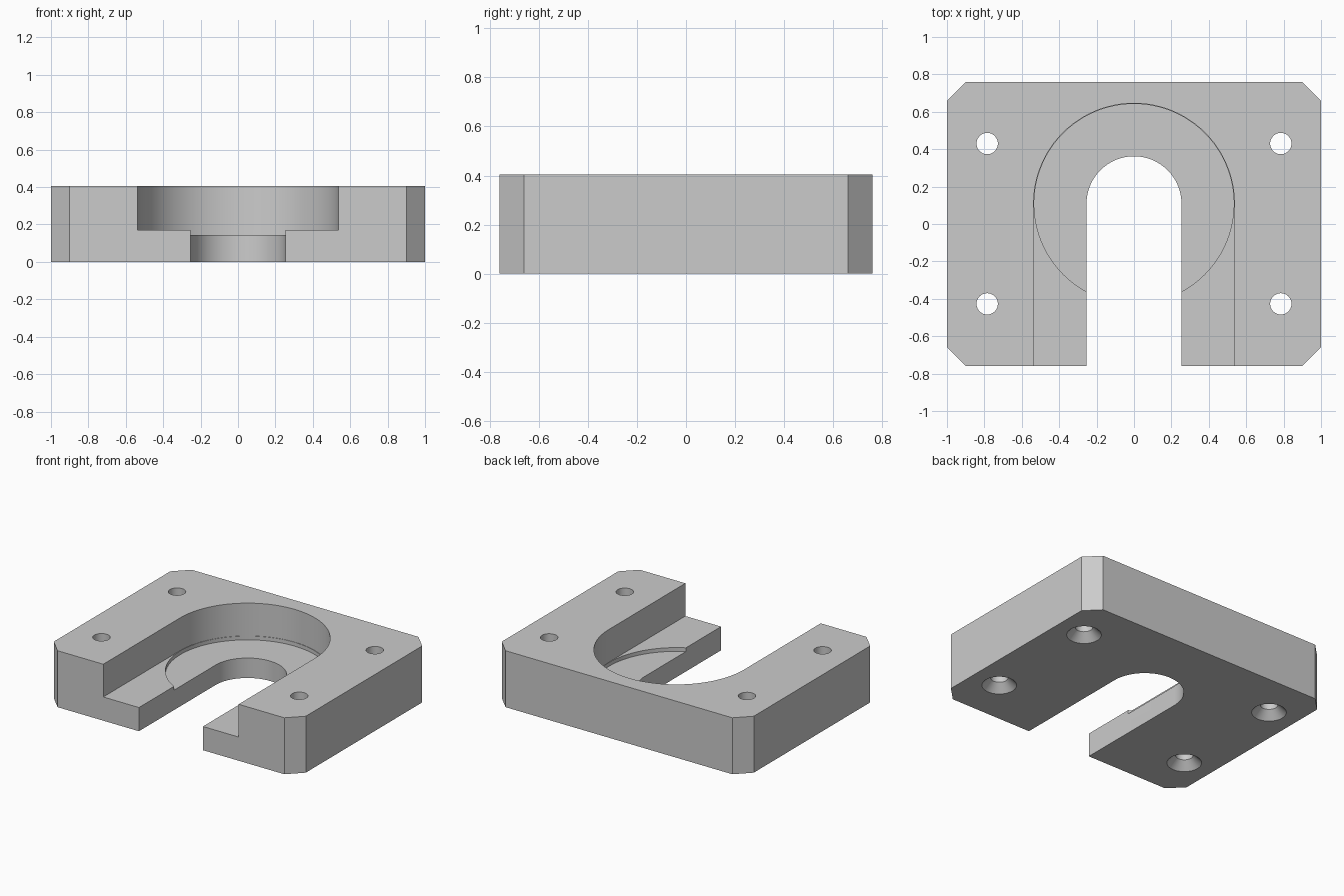
import bpy
import bmesh
from math import sin, cos, pi, radians

if "Cube" in bpy.data.objects:
    bpy.data.objects.remove(bpy.data.objects["Cube"])

WIDTH, DEPTH, HEIGHT, CHAMFER = 1.0, 0.76, 0.405, 0.1
CENTRE_Y = 0.108
SEGMENTS = 96

grey = bpy.data.materials.new("plain grey")
grey.use_nodes = True
grey.diffuse_color = (0.6, 0.6, 0.6, 1)
grey.node_tree.nodes["Principled BSDF"].inputs["Base Color"].default_value = grey.diffuse_color


def loft(name, rings):
    """Solid through stacked (outline, z) rings with equal point counts."""
    bm = bmesh.new()
    loops = [[bm.verts.new((x, y, z)) for x, y in outline] for outline, z in rings]
    n = len(loops[0])
    for low, high in zip(loops, loops[1:]):
        for i in range(n):
            j = (i + 1) % n
            bm.faces.new((low[i], low[j], high[j], high[i]))
    bm.faces.new(loops[0][::-1])
    bm.faces.new(loops[-1])
    bmesh.ops.recalc_face_normals(bm, faces=bm.faces)
    mesh = bpy.data.meshes.new(name)
    bm.to_mesh(mesh)
    bm.free()
    mesh.materials.append(grey)
    obj = bpy.data.objects.new(name, mesh)
    bpy.context.collection.objects.link(obj)
    return obj


def circle(x, y, r, n=SEGMENTS):
    return [(x + r * cos(2 * pi * i / n), y + r * sin(2 * pi * i / n)) for i in range(n)]


def slot(r):
    """U outline: round at the back, running out past the front edge."""
    half = SEGMENTS // 2
    arc = [(r * cos(pi * i / half), CENTRE_Y + r * sin(pi * i / half)) for i in range(half + 1)]
    return arc + [(-r, -1), (r, -1)]


def cut(target, cutter):
    cutter.hide_render = True
    mod = target.modifiers.new("cut", 'BOOLEAN')
    mod.operation = 'DIFFERENCE'
    mod.solver = 'EXACT'
    mod.object = cutter
    bpy.context.view_layer.objects.active = target
    bpy.ops.object.modifier_apply(modifier=mod.name)
    bpy.data.objects.remove(cutter)


# Block with chamfered corners
a, b = WIDTH - CHAMFER, DEPTH - CHAMFER
outline = [(a, -DEPTH), (WIDTH, -b), (WIDTH, b), (a, DEPTH),
           (-a, DEPTH), (-WIDTH, b), (-WIDTH, -b), (-a, -DEPTH)]
block = loft("mounting_block", [(outline, 0), (outline, HEIGHT)])

# Wide upper slot, shallow round recess in its floor, narrow through slot
cut(block, loft("upper_slot", [(slot(0.537), 0.17), (slot(0.537), 0.6)]))
seat = circle(0, CENTRE_Y, 0.534)
cut(block, loft("round_recess", [(seat, 0.143), (seat, 0.3)]))
cut(block, loft("through_slot", [(slot(0.254), -0.2), (slot(0.254), 0.6)]))

# Four screw holes, countersunk from below
HOLE, SINK = 0.057, 0.113
for x in (-0.785, 0.785):
    for y in (-0.427, 0.43):
        rings = [(SINK + 0.05, -0.05), (HOLE, SINK - HOLE), (HOLE, 0.6)]
        cut(block, loft("screw_hole", [(circle(x, y, r, 48), z) for r, z in rings]))

# Smooth curved walls, keep edges sharp
bpy.ops.object.select_all(action='DESELECT')
block.select_set(True)
bpy.context.view_layer.objects.active = block
bpy.ops.object.shade_smooth_by_angle(angle=radians(25))
